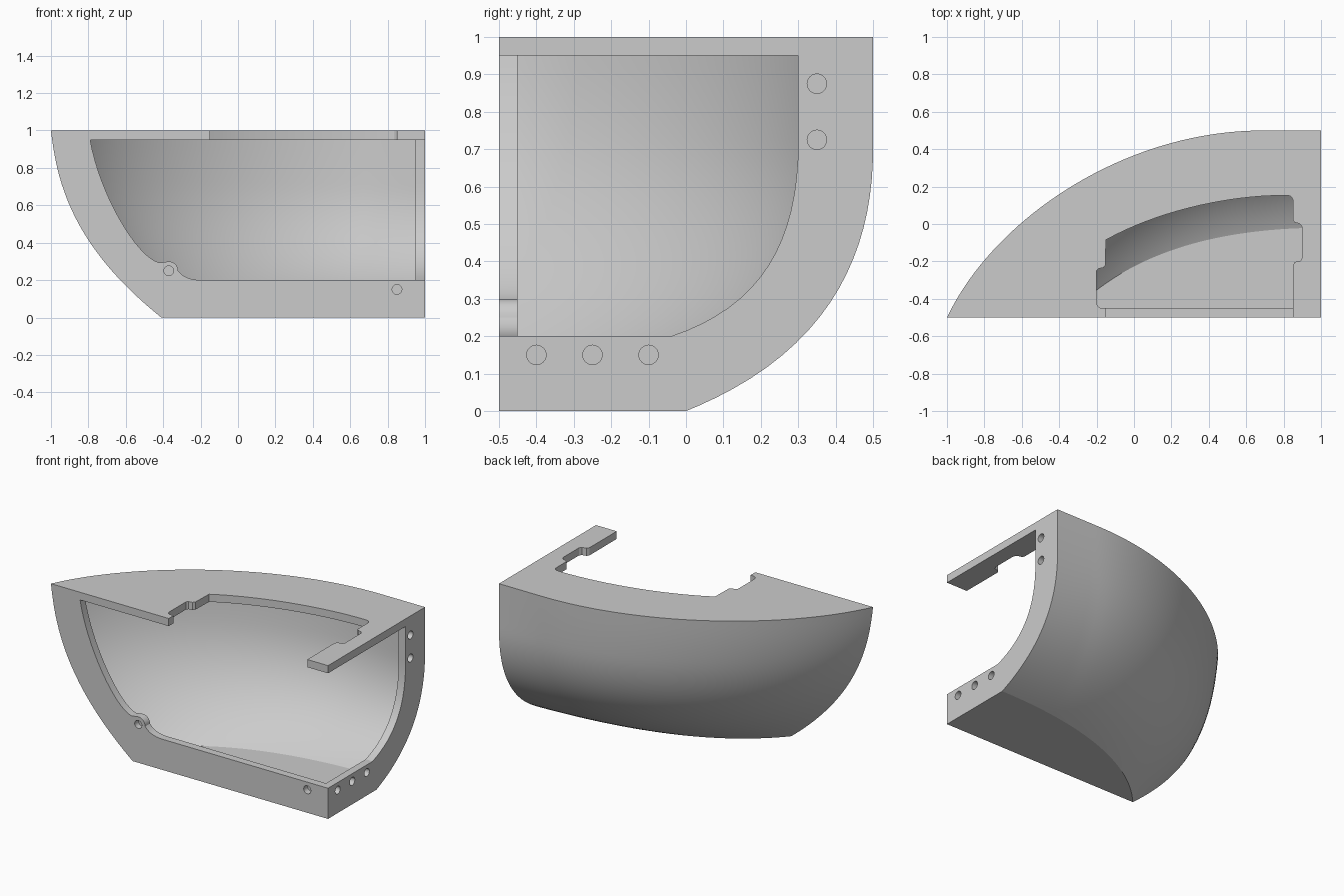
import bpy, bmesh, math
from mathutils import Vector

if "Cube" in bpy.data.objects:
    bpy.data.objects.remove(bpy.data.objects["Cube"])

WALL = 0.1
NU, NZ = 48, 26

grey = bpy.data.materials.new("plain_grey")
grey.use_nodes = True
grey.diffuse_color = (0.6, 0.6, 0.6, 1)
bsdf = next(n for n in grey.node_tree.nodes if n.type == 'BSDF_PRINCIPLED')
bsdf.inputs["Base Color"].default_value = (0.6, 0.6, 0.6, 1)


def bezier(points, t):
    a, b, c, d = (Vector(p) for p in points)
    s = 1 - t
    return a * s**3 + b * 3 * s * s * t + c * 3 * s * t * t + d * t**3


def bezier_points(points, n=16):
    return [tuple(bezier(points, i / n)) for i in range(n + 1)]


def arc(cx, cy, r, start, end, n=12):
    angles = [math.radians(start + (end - start) * i / n) for i in range(n + 1)]
    return [(cx + r * math.cos(a), cy + r * math.sin(a)) for a in angles]


def make_object(name, bm):
    bmesh.ops.remove_doubles(bm, verts=bm.verts, dist=1e-5)
    bmesh.ops.recalc_face_normals(bm, faces=bm.faces)
    mesh = bpy.data.meshes.new(name)
    bm.to_mesh(mesh)
    bm.free()
    mesh.materials.append(grey)
    obj = bpy.data.objects.new(name, mesh)
    bpy.context.scene.collection.objects.link(obj)
    return obj


def prism(name, outline, axis, lo, hi):
    """Extrude a 2D outline along one axis."""
    place = {'x': lambda a, b, h: (h, a, b),
             'y': lambda a, b, h: (a, h, b),
             'z': lambda a, b, h: (a, b, h)}[axis]
    bm = bmesh.new()
    low = [bm.verts.new(place(a, b, lo)) for a, b in outline]
    high = [bm.verts.new(place(a, b, hi)) for a, b in outline]
    bm.faces.new(low)
    bm.faces.new(high[::-1])
    for i in range(len(low)):
        k = (i + 1) % len(low)
        bm.faces.new((low[i], low[k], high[k], high[i]))
    return make_object(name, bm)


def boolean(target, cutter, operation='DIFFERENCE'):
    cutter.hide_render = True
    mod = target.modifiers.new("cut", 'BOOLEAN')
    mod.operation = operation
    mod.solver = 'EXACT'
    mod.object = cutter
    bpy.context.view_layer.objects.active = target
    bpy.ops.object.modifier_apply(modifier=mod.name)
    bpy.data.objects.remove(cutter)


# Hull surface: deck edge and keel edge joined by a changing section
DECK = ((-1, -0.5), (-0.755, 0.02), (-0.06, 0.5), (0.69, 0.5))
KEEL = ((-0.41, -0.5), (-0.17, -0.225), (0.27, 0), (1, 0))


def hull(u, z):
    if u < 0.8:
        top = bezier(DECK, u / 0.8)
    else:
        top = Vector((DECK[3][0] + (1 - DECK[3][0]) * (u - 0.8) / 0.2, 0.5))
    low = bezier(KEEL, u)
    stem = 0.2 * z + 0.8 * (1 - max(0, 1 - z) ** 2.4)
    t = min(1, (math.sqrt(0.16 + 1.2 * z) - 0.4) / 0.6)
    end = 1 - (1 - t) ** 2
    p = low.lerp(top, stem * (1 - u) + end * u)
    return Vector((p.x, p.y, z))


def hull_offset(u, z):
    """Point one wall thickness inside the hull."""
    e = 1e-3
    du = hull(u + e, z) - hull(u - e, z)
    dz = hull(u, z + e) - hull(u, z - e)
    return hull(u, z) + du.cross(dz).normalized() * WALL


def hull_solid(name, surface, back):
    """Fill between the hull surface and a flat plane at y = back."""
    bm = bmesh.new()
    sheet, flat = [], []
    for i in range(NU + 1):
        pts = [surface(i / NU, (j / NZ) ** 1.3) for j in range(NZ + 1)]
        sheet.append([bm.verts.new(p) for p in pts])
        flat.append([bm.verts.new((p.x, back, p.z)) for p in pts])
    for g in (sheet, flat):
        for i in range(NU):
            for j in range(NZ):
                bm.faces.new((g[i][j], g[i + 1][j], g[i + 1][j + 1], g[i][j + 1]))
    for j in (0, NZ):
        for i in range(NU):
            bm.faces.new((sheet[i][j], sheet[i + 1][j], flat[i + 1][j], flat[i][j]))
    for i in (0, NU):
        for j in range(NZ):
            bm.faces.new((sheet[i][j], sheet[i][j + 1], flat[i][j + 1], flat[i][j]))
    return make_object(name, bm)


shell = hull_solid("hull_shell", hull, -0.5)

# Cavity, leaving a thick floor and hull wall, a thin deck and two thin flanges
cavity = hull_solid("cavity_cutter", hull_offset, -0.8)
limits = prism("cavity_limits", [(-2, -0.45), (0.95, -0.45), (0.95, 2), (-2, 2)],
               'z', WALL, 0.95)
boolean(cavity, limits, 'INTERSECT')
boolean(shell, cavity)

# Front opening with a round boss beside the screw hole
front = [(1.1, 0.95), (1.1, 0.2)]
front += bezier_points([(-0.19, 0.2), (-0.27, 0.2), (-0.3, 0.225), (-0.32, 0.25)], 8)
front += arc(-0.37, 0.25, 0.05, 15, 90, 8)
front += bezier_points([(-0.42, 0.293), (-0.54, 0.32), (-0.74, 0.66), (-0.79, 0.95)])
boolean(shell, prism("front_cutter", front, 'y', -0.6, -0.44))

# Side opening
side = [(-0.6, 0.95), (-0.6, 0.2)]
side += bezier_points([(-0.04, 0.2), (0.2, 0.28), (0.3, 0.45), (0.3, 0.72)])
side += [(0.3, 0.95)]
boolean(shell, prism("side_cutter", side, 'x', 0.94, 1.1))

# Deck opening with stepped notches at both ends
deck = [(-0.15, -0.6), (-0.15, -0.45)]
deck += arc(-0.17, -0.42, 0.03, 270, 180, 5)
deck += [(-0.2, -0.25), (-0.19, -0.238), (-0.165, -0.235), (-0.153, -0.22)]
deck += bezier_points([(-0.15, -0.085), (0.1, 0.055), (0.47, 0.153), (0.81, 0.153)])
deck += arc(0.82, 0.123, 0.03, 80, 0, 5)
deck += [(0.85, 0.02), (0.86, 0.008)]
deck += arc(0.87, -0.025, 0.03, 75, 0, 5)
deck += [(0.9, -0.18), (0.89, -0.197), (0.86, -0.203), (0.85, -0.22), (0.85, -0.6)]
boolean(shell, prism("deck_cutter", deck, 'z', 0.94, 1.1))

# Blind screw holes in the flanges
for x, z in ((-0.37, 0.25), (0.85, 0.15)):
    boolean(shell, prism("hole_cutter", arc(x, z, 0.026, 0, 345, 23), 'y', -0.6, -0.46))
for y, z in ((-0.4, 0.15), (-0.25, 0.15), (-0.1, 0.15), (0.35, 0.725), (0.35, 0.875)):
    boolean(shell, prism("hole_cutter", arc(y, z, 0.026, 0, 345, 23), 'x', 0.96, 1.1))

# Merge flat regions and shade the curved ones smooth
bm = bmesh.new()
bm.from_mesh(shell.data)
bmesh.ops.dissolve_limit(bm, angle_limit=0.001, verts=bm.verts, edges=bm.edges)
bm.to_mesh(shell.data)
bm.free()
bpy.ops.object.select_all(action='DESELECT')
shell.select_set(True)
bpy.context.view_layer.objects.active = shell
bpy.ops.object.shade_smooth_by_angle(angle=math.radians(16))
